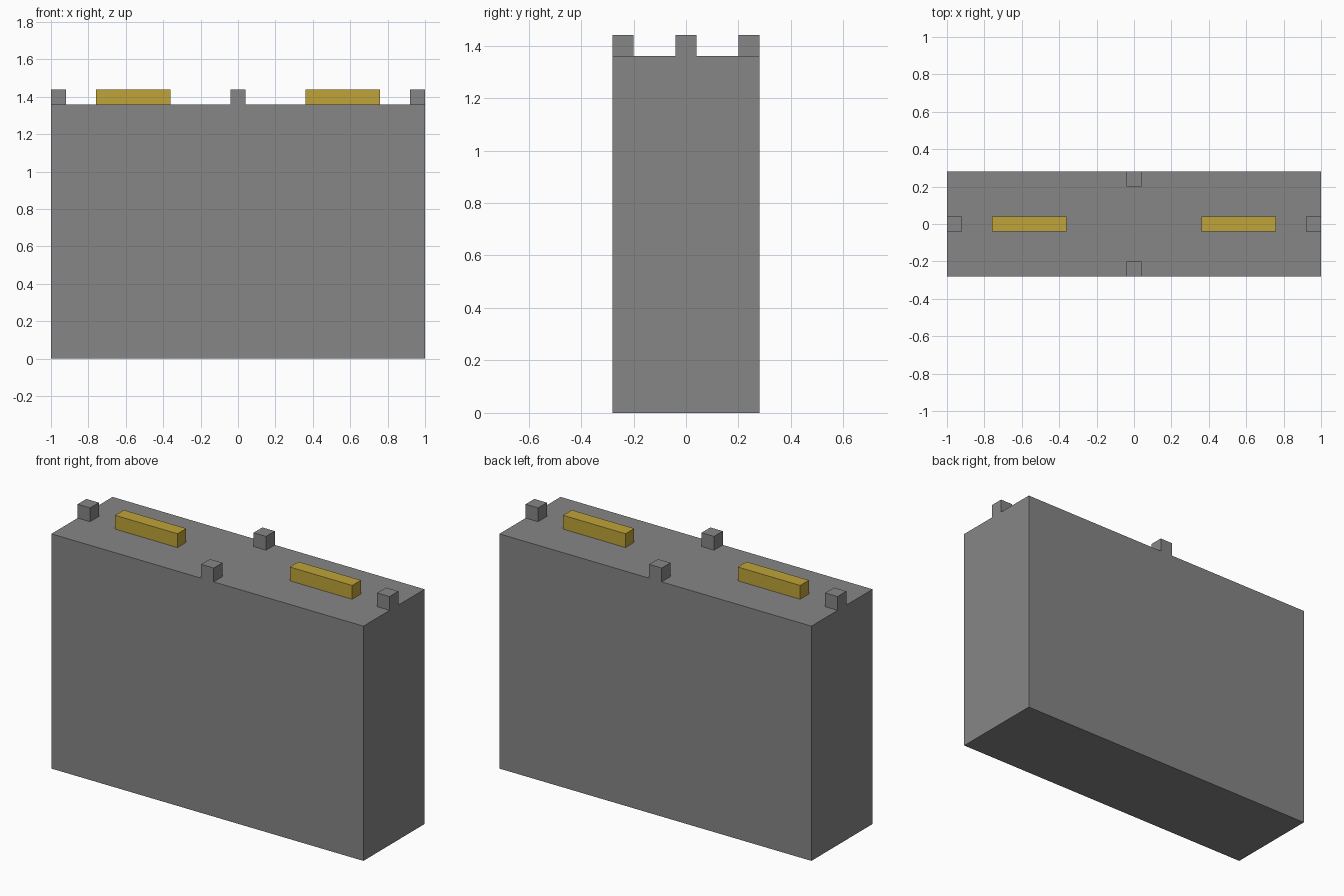
import bpy

cube = bpy.data.objects.get("Cube")
if cube:
    bpy.data.objects.remove(cube, do_unlink=True)


def make_material(name, rgb):
    mat = bpy.data.materials.new(name)
    mat.use_nodes = True
    color = (*rgb, 1.0)
    mat.diffuse_color = color
    mat.node_tree.nodes["Principled BSDF"].inputs["Base Color"].default_value = color
    return mat


def box(name, center, size, mat):
    bpy.ops.mesh.primitive_cube_add(size=1, location=center)
    obj = bpy.context.object
    obj.name = name
    obj.scale = size
    bpy.ops.object.transform_apply(location=False, rotation=False, scale=True)
    obj.data.materials.append(mat)
    return obj


grey = make_material("grey casing", (0.24, 0.24, 0.24))
gold = make_material("gold contact", (0.52, 0.37, 0.04))

WIDTH, DEPTH, HEIGHT = 2.0, 0.56, 1.36
TAB = 0.08
top_z = HEIGHT + TAB / 2

# Main casing
box("casing", (0, 0, HEIGHT / 2), (WIDTH, DEPTH, HEIGHT), grey)

# Mirrored tabs and contact bars on the top
edge_x, edge_y = (WIDTH - TAB) / 2, (DEPTH - TAB) / 2
for sign, side, face in ((1, "left", "back"), (-1, "right", "front")):
    box(side + "_tab", (sign * edge_x, 0, top_z), (TAB, TAB, TAB), grey)
    box(face + "_tab", (0, sign * edge_y, top_z), (TAB, TAB, TAB), grey)
    box(side + "_contact_bar", (sign * 0.56, 0, top_z), (0.4, TAB, TAB), gold)
